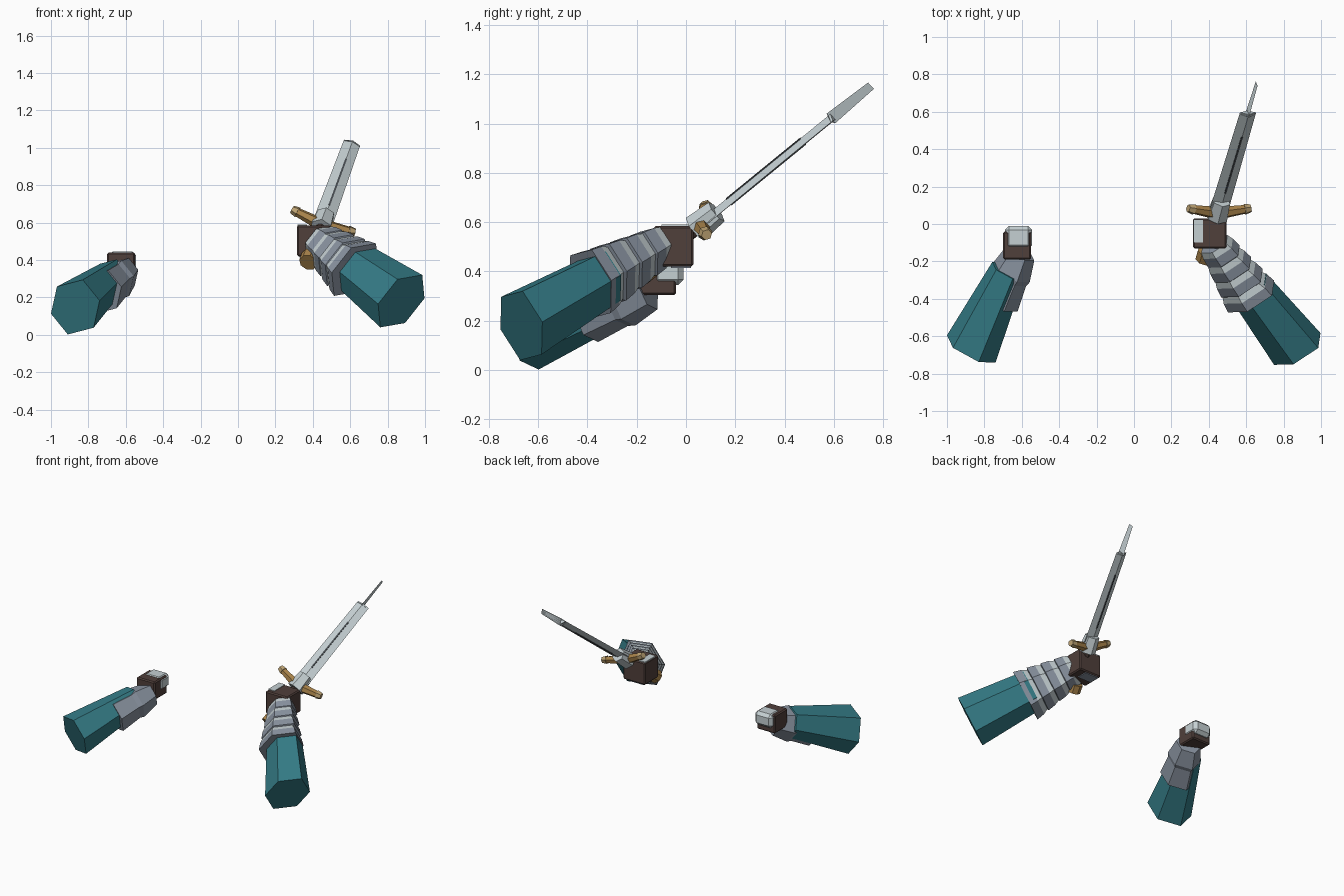
import bpy, bmesh
from mathutils import Vector as V

cube = bpy.data.objects.get("Cube")
if cube:
    bpy.data.objects.remove(cube)


def material(name, rgb):
    m = bpy.data.materials.new(name)
    m.use_nodes = True
    m.diffuse_color = (*rgb, 1)
    m.node_tree.nodes["Principled BSDF"].inputs["Base Color"].default_value = (*rgb, 1)
    return m


TEAL = material("teal cloth", (.035, .2, .24))
LIGHT = material("light steel", (.56, .63, .65))
GREY = material("grey steel", (.25, .29, .35))
BROWN = material("brown leather", (.08, .05, .043))
GOLD = material("gold", (.4, .23, .07))
PALE = material("pale gold", (.5, .36, .17))
DARK = material("dark steel", (.07, .08, .09))


def finish(name, bm, mats):
    bmesh.ops.recalc_face_normals(bm, faces=bm.faces)
    me = bpy.data.meshes.new(name)
    bm.to_mesh(me)
    bm.free()
    for m in mats:
        me.materials.append(m)
    ob = bpy.data.objects.new(name, me)
    bpy.context.collection.objects.link(ob)
    return ob


def loft(name, rings, mats, bands=None):
    """Skin a list of point rings; bands gives a material index per segment."""
    bm = bmesh.new()
    vs = [[bm.verts.new(p) for p in r] for r in rings]
    n = len(vs[0])
    for k, (a, b) in enumerate(zip(vs, vs[1:])):
        for i in range(n):
            f = bm.faces.new((a[i], a[(i + 1) % n], b[(i + 1) % n], b[i]))
            f.material_index = bands[k] if bands else 0
    bm.faces.new(vs[0])
    bm.faces.new(vs[-1])
    return finish(name, bm, mats)


def box(name, lo, hi, mat, bevel=0):
    lo, hi = V(lo), V(hi)
    bm = bmesh.new()
    bmesh.ops.create_cube(bm, size=1)
    for v in bm.verts:
        v.co = (lo + hi) / 2 + v.co * (hi - lo)
    if bevel:
        bmesh.ops.bevel(bm, geom=bm.edges[:], offset=bevel, segments=1, affect='EDGES')
    return finish(name, bm, [mat])


def arm_ring(center, axis, offsets, t, s, shift=V((0, 0, 0))):
    """Six-sided, point-symmetric cross-section at distance t along the arm."""
    c = center + axis * t + shift
    return [c + o * s for o in offsets] + [c - o * s for o in offsets]


# Left arm: sleeve and banded gauntlet
lc, ld = V((.873, -.668, .18)), V((-.56, .72, .41)).normalized()
lo = [V((.124, .085, .015)), V((.112, .005, .14)), V((-.02, -.082, .117))]
loft("left_sleeve", [arm_ring(lc, ld, lo, t, s) for t, s in ((0, 1), (.47, .78))], [TEAL])
rings, bands = [], []
steps, start, length = 4, .42, .092
for k in range(steps):
    t, s = start + k * length, 1.0 - k * .105
    shift = V((-.012, -.022, -.004)) * (1 - k / steps)
    rings += [arm_ring(lc, ld, lo, t, s, shift),
              arm_ring(lc, ld, lo, t + length * .6, s * .93, shift),
              arm_ring(lc, ld, lo, t + length * .98, s * .82, shift)]
    bands += [0, 1, 0]
loft("left_gauntlet", rings, [GREY, LIGHT], bands[:-1])

# Left fist around the grip
box("left_fist", (.315, -.13, .42), (.495, .03, .585), BROWN, .008)
box("left_fist_top_plate", (.318, -.1, .581), (.368, .024, .59), LIGHT)
box("left_fist_bottom_plate", (.33, -.06, .414), (.44, .02, .422), GREY)

# Right arm: sleeve and bracer sitting low on it
rc, rd = V((-.87, -.668, .148)), V((.4, .855, .33)).normalized()
ro = [V((-.13, .073, -.035)), V((-.098, .006, .11)), V((.04, -.07, .146))]
loft("right_sleeve", [arm_ring(rc, rd, ro, t, s) for t, s in ((0, 1), (.49, .64))], [TEAL])
low = V((.024, 0, -.018))
loft("right_bracer", [arm_ring(rc, rd, ro, t, s, low) for t, s in
                      ((.3, .79), (.45, .68), (.48, .74), (.6, .56))], [GREY])

# Right open hand with knuckle guard
box("right_hand", (-.7, -.19, .305), (-.55, -.04, .44), BROWN, .008)
box("right_knuckle_guard", (-.69, -.135, .345), (-.545, -.01, .446), LIGHT, .022)

# Sword frame: d along the blade, w across it, n through it
C = V((.45, .06, .59))
d = V((.225, .755, .616)).normalized()
w = V((.94, 0, -.343)).normalized()
n = d.cross(w).normalized()


def at(t, x=0, y=0):
    return C + d * t + w * x + n * y


def diamond(t, x, y):
    return [at(t, x), at(t, 0, y), at(t, -x), at(t, 0, -y)]


def tube(name, p0, p1, r0, r1, sides, mat):
    axis = (p1 - p0).normalized()
    u = axis.orthogonal().normalized()
    v = axis.cross(u)
    from math import cos, sin, tau
    circle = [u * cos(tau * (i + .5) / sides) + v * sin(tau * (i + .5) / sides) for i in range(sides)]
    return loft(name, [[p0 + q * r0 for q in circle], [p1 + q * r1 for q in circle]], [mat])


# Blade, with a wedge-shaped point
loft("blade", [diamond(.02, .054, .016), diamond(.71, .046, .016)], [LIGHT])
bm = bmesh.new()
a, f, b, g = [bm.verts.new(p) for p in diamond(.7, .047, .027)]
p, q = bm.verts.new(at(.915, 0, .018)), bm.verts.new(at(.915, 0, -.018))
for face in ((a, f, b, g), (a, f, p, q, g), (b, f, p, q, g)):
    bm.faces.new(face)
finish("blade_point", bm, [LIGHT])

# Dark groove on both sides of the blade
for side, label in ((1, "upper"), (-1, "lower")):
    loft("groove_" + label, [[at(t, x, side * y) for x, y in
                              ((-.005, .012), (.005, .012), (.005, .018), (-.005, .018))]
                             for t in (.15, .55)], [DARK])

# Collar, guard arms, grip and pommel
tube("collar", at(-.03), at(.085), .06, .05, 6, LIGHT)
for side, label in ((1, "left"), (-1, "right")):
    tube("guard_" + label, at(0, side * .02), at(.025, side * .15), .034, .024, 6, GOLD)
    tube("guard_tip_" + label, at(.024, side * .145), at(.032, side * .178), .03, .022, 6, PALE)
tube("grip", at(-.3), at(0), .028, .028, 8, BROWN)
tube("pommel", at(-.33), at(-.27), .05, .05, 8, GOLD)
